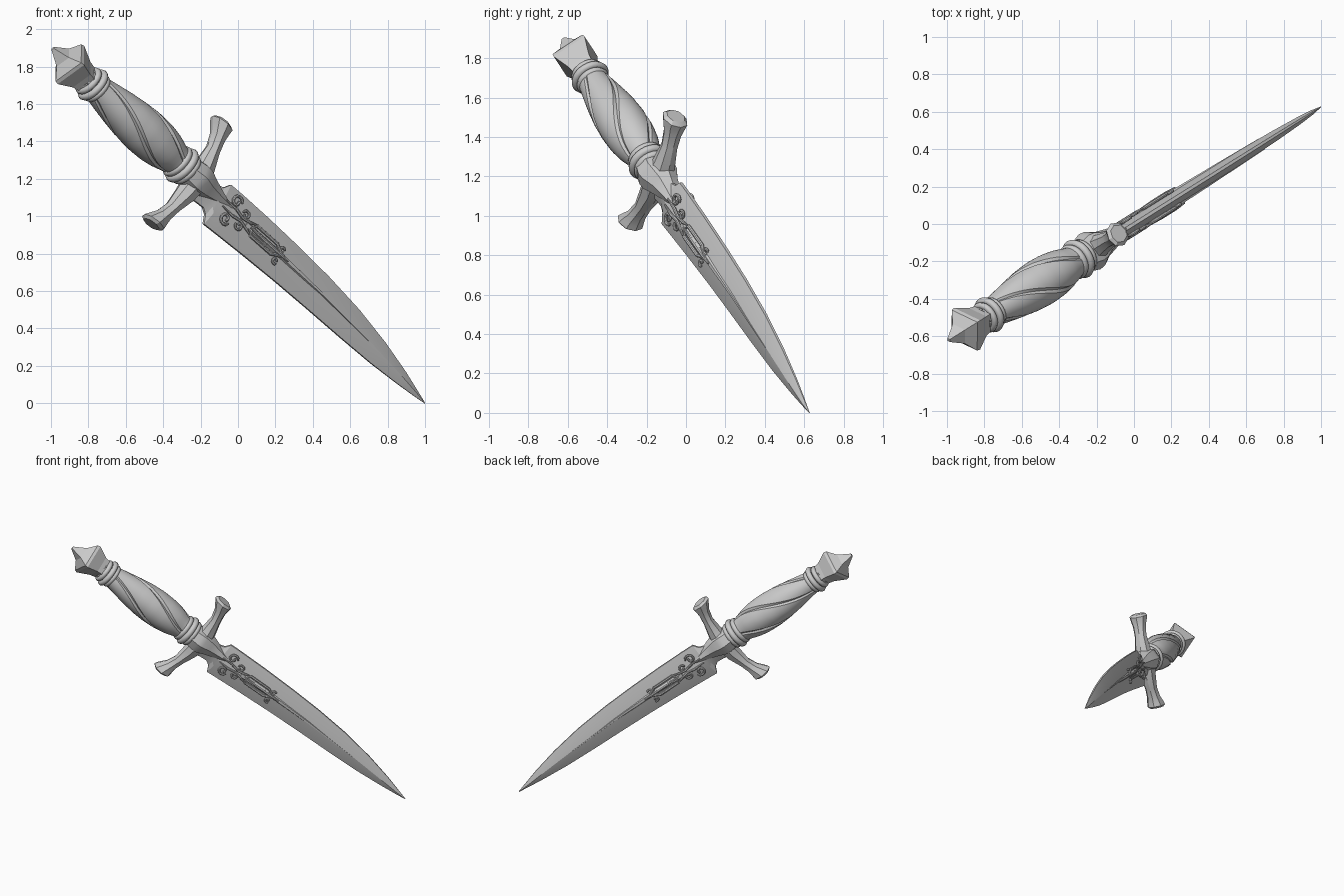
import bpy, bmesh
from math import sin, cos, pi, radians
from mathutils import Vector

if "Cube" in bpy.data.objects:
    bpy.data.objects.remove(bpy.data.objects["Cube"])

# Dagger frame: s = distance back from the tip, u = blade width, n = blade thickness
def P(s, u, n):
    h = 1.18 - 0.773 * s + 0.634 * u
    z = 0.634 * s + 0.773 * u
    return Vector((0.847 * h - 0.531 * n, 0.531 * h + 0.847 * n, z))

def bow(s):
    return 0.012 - 0.033 * (s - 1.95)

def loft(name, rings, closed=False, smooth=30):
    bm = bmesh.new()
    vs = [[bm.verts.new(P(*p)) for p in r] for r in rings]
    k = len(vs[0])
    for i in range(len(vs) if closed else len(vs) - 1):
        a, b = vs[i], vs[(i + 1) % len(vs)]
        for j in range(k):
            bm.faces.new((a[j], a[(j + 1) % k], b[(j + 1) % k], b[j]))
    if not closed:
        bm.faces.new(vs[0])
        bm.faces.new(vs[-1])
    bmesh.ops.recalc_face_normals(bm, faces=bm.faces)
    me = bpy.data.meshes.new(name)
    bm.to_mesh(me)
    bm.free()
    ob = bpy.data.objects.new(name, me)
    bpy.context.collection.objects.link(ob)
    bpy.ops.object.select_all(action='DESELECT')
    ob.select_set(True)
    bpy.context.view_layer.objects.active = ob
    if smooth:
        bpy.ops.object.shade_smooth_by_angle(angle=radians(smooth))
    return ob

def disc(s, ru, rn, sides, phase=0.0):
    return [(s, bow(s) + ru * cos(2 * pi * i / sides + phase),
             rn * sin(2 * pi * i / sides + phase)) for i in range(sides)]

# raised tube following a flat path of (s, u) on the face n = level
def tube(name, path, level, rad, sides=8):
    rings = []
    for i, (s, u) in enumerate(path):
        a, b = path[max(i - 1, 0)], path[min(i + 1, len(path) - 1)]
        d = Vector((b[0] - a[0], b[1] - a[1])).normalized()
        r = rad * (0.5 if i in (0, len(path) - 1) else 1)
        rings.append([(s - d.y * r * cos(t), u + d.x * r * cos(t), level + r * sin(t))
                      for t in [2 * pi * j / sides for j in range(sides)]])
    loft(name, rings)

# Blade: s, upper edge, lower edge, half thickness
stations = [(0.0, .002, -.002, .002), (.08, .022, -.014, .013), (.2, .052, -.03, .021),
            (.4, .091, -.052, .029), (.64, .122, -.068, .034), (.9, .137, -.082, .036),
            (1.14, .14, -.097, .038), (1.4, .137, -.118, .04), (1.6, .13, -.137, .04),
            (1.69, .125, -.146, .04), (1.715, .085, -.1, .04), (1.75, .072, -.08, .042),
            (1.80, .08, -.085, .042), (1.86, .10, -.10, .042)]
rings = []
for s, a, b, t in stations:
    m, e = (a + b) / 2, t * 0.22
    rings.append([(s, a, e), (s, m + (a - m) * .45, t * .72), (s, m, t), (s, m + (b - m) * .45, t * .72),
                  (s, b, e), (s, b, -e), (s, m + (b - m) * .45, -t * .72), (s, m, -t),
                  (s, m + (a - m) * .45, -t * .72), (s, a, -e)])
loft("blade", rings, smooth=12)

# Tapered central rib on both faces
for side in (1, -1):
    loft("blade_rib", [[(s, c + w, side * .02), (s, c + w * .4, side * t), (s, c - w * .4, side * t),
                        (s, c - w, side * .02)] for s, c, w, t in
                       [(.5, .021, .003, .033), (.9, .027, .014, .041), (1.22, .02, .026, .046),
                        (1.5, .006, .03, .048)]], smooth=0)

# Guard block with pointed langets
loft("guard_block", [disc(s, ru, rn, 8) for s, ru, rn in
                     [(1.62, .008, .042), (1.72, .045, .056), (1.80, .075, .075),
                      (1.86, .095, .105), (1.90, .095, .11), (1.97, .085, .09)]], smooth=20)

# Guard arms, sweeping slightly back with flared ends
arm = [(0, 1.875, .065, .08), (.1, 1.878, .058, .06), (.2, 1.895, .04, .045), (.27, 1.915, .044, .05),
       (.315, 1.932, .06, .063), (.34, 1.94, .07, .068), (.355, 1.943, .05, .05)]
for side, name in ((1, "guard_arm_upper"), (-1, "guard_arm_lower")):
    loft(name, [[(c + hs * x, side * u, hn * y) for x, y in
                 [(1, 0), (.75, .7), (0, 1), (-.75, .7), (-1, 0), (-.75, -.7), (0, -1), (.75, -.7)]]
                for u, c, hs, hn in arm], smooth=25)

# Collars: stacked rings at both ends of the grip
def collar(s0, big, rad):
    rings = []
    for i in range(24):
        t = 2 * pi * i / 24
        rings.append([(s0 + rad * sin(q), bow(s0) + (big + rad * cos(q)) * cos(t),
                       (big + rad * cos(q)) * sin(t)) for q in [pi / 4 * j for j in range(8)]])
    loft("grip_collar", rings, closed=True, smooth=60)

for s0, big, rad in ((1.958, .078, .02), (1.992, .09, .022), (2.028, .08, .02),
                     (2.668, .07, .018), (2.70, .082, .02), (2.735, .07, .018)):
    collar(s0, big, rad)

# Grip: swelling body with four spiral grooves
prof = [(1.95, .075), (2.05, .09), (2.12, .112), (2.2, .125), (2.3, .129), (2.4, .122),
        (2.5, .108), (2.6, .09), (2.68, .076), (2.76, .062)]
def radius(s):
    for (a, ra), (b, rb) in zip(prof, prof[1:]):
        if s <= b:
            return ra + (rb - ra) * (s - a) / (b - a)
    return prof[-1][1]

rings = []
for i in range(28):
    s = 1.951 + .808 * i / 27
    twist = radians(130) * (s - 2.05) / .65
    ring = []
    for j in range(48):
        t, k = 2 * pi * j / 48, j % 12
        r = radius(s) * (.9 if k == 0 else 1 - .012 * abs(k - 6) / 5)
        ring.append((s, bow(s) + r * cos(t + twist), r * sin(t + twist)))
    rings.append(ring)
loft("grip", rings, smooth=25)

# Pommel: four-cornered crown with concave faces and a point
loft("pommel", [disc(s, r, r, 4) for s, r in
                [(2.73, .075), (2.79, .088), (2.875, .132), (2.895, .128), (2.94, .062), (3.02, .012)]],
     smooth=0)

# Scroll ornament on both blade faces
def scroll(s0, u0, r0, r1, start, turn, m):
    out = []
    for i in range(15):
        f = i / 14
        r, t = r0 + (r1 - r0) * f, start + turn * f
        out.append((s0 + r * cos(t), 0.008 + m * (u0 + r * sin(t))))
    return out

for side in (1, -1):
    for m in (1, -1):
        tube("scroll_large", scroll(1.62, .058, .036, .01, pi * .9, -pi * 2.2, m), side * .04, .009)
        tube("scroll_small", scroll(1.53, .036, .026, .008, 0, pi * 2, m), side * .043, .008)
        tube("scroll_stem", [(1.68, .008 + m * .02), (1.6, .008 + m * .022), (1.54, .008 + m * .01),
                             (1.49, .008 + m * .02), (1.45, .01 + m * .034)], side * .047, .009)
        tube("frame_side", [(1.46, .01), (1.44, .01 + m * .034), (1.28, .017 + m * .034),
                            (1.26, .018 + m * .022), (1.2, .02)], side * .044, .01)
        tube("end_curl", scroll(1.235, .034, .02, .006, pi * .8, -pi * 1.8, m), side * .041, .008)
    tube("frame_bar", [(1.47, .01), (1.35, .014), (1.24, .018), (1.17, .021)], side * .047, .011)
